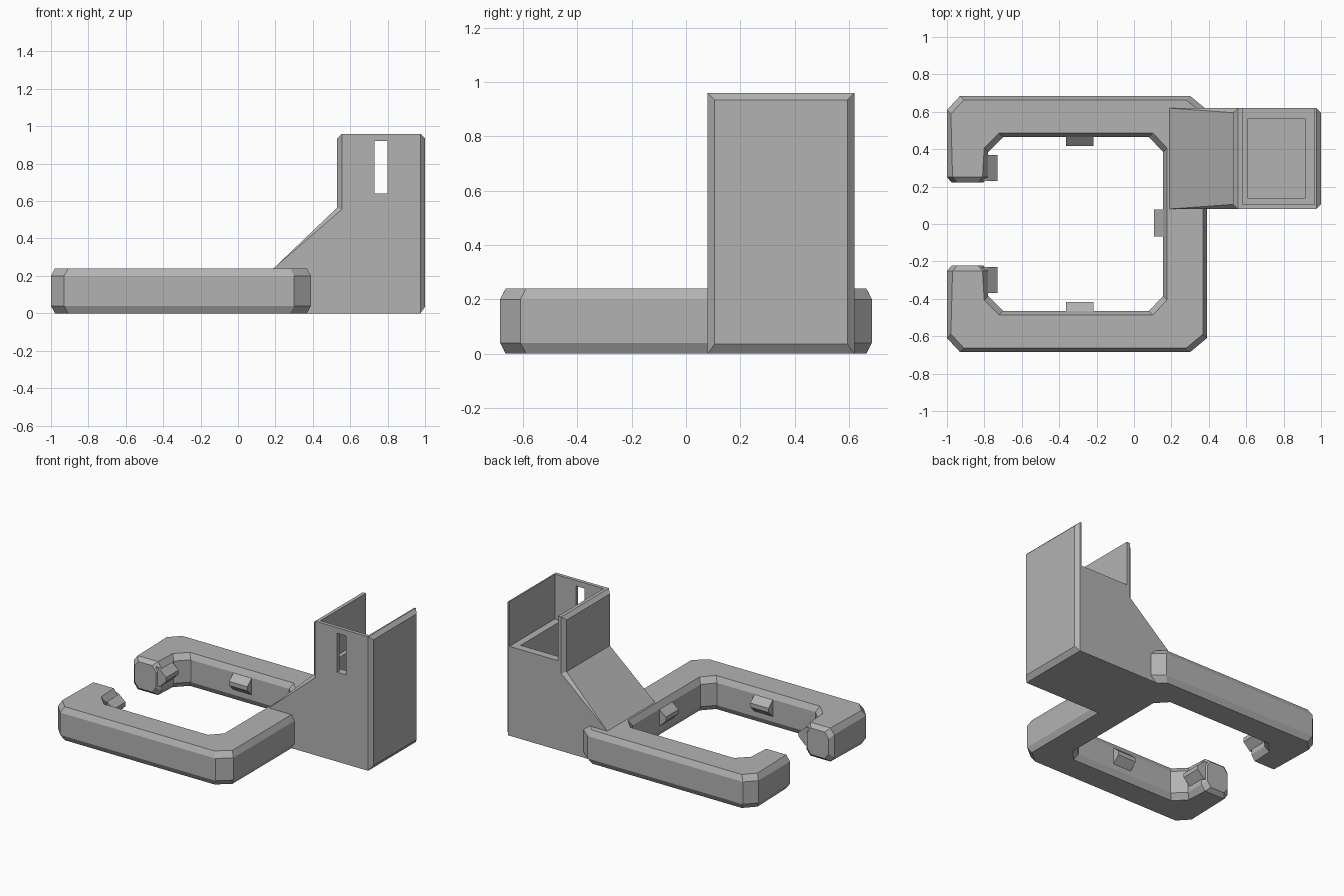
import bpy
import bmesh
from mathutils import Vector

cube = bpy.data.objects.get("Cube")
if cube:
    bpy.data.objects.remove(cube, do_unlink=True)

grey = bpy.data.materials.new("plain grey")
grey.use_nodes = True
COLOUR = (0.45, 0.45, 0.45, 1)
grey.diffuse_color = COLOUR
grey.node_tree.nodes["Principled BSDF"].inputs["Base Color"].default_value = COLOUR


def finish(name, bm):
    bmesh.ops.recalc_face_normals(bm, faces=bm.faces)
    mesh = bpy.data.meshes.new(name)
    bm.to_mesh(mesh)
    bm.free()
    mesh.materials.append(grey)
    obj = bpy.data.objects.new(name, mesh)
    bpy.context.collection.objects.link(obj)
    return obj


def hull(name, points):
    bm = bmesh.new()
    for p in points:
        bm.verts.new(p)
    bmesh.ops.convex_hull(bm, input=bm.verts)
    bmesh.ops.dissolve_limit(bm, angle_limit=0.01, verts=bm.verts, edges=bm.edges)
    return finish(name, bm)


def corners(xs, ys, zs):
    return [(x, y, z) for x in xs for y in ys for z in zs]


def cut(obj, xs, ys, zs):
    cutter = hull("cutter", corners(xs, ys, zs))
    cutter.hide_render = True
    mod = obj.modifiers.new("cut", "BOOLEAN")
    mod.operation = "DIFFERENCE"
    mod.solver = "EXACT"
    mod.object = cutter
    bpy.context.view_layer.objects.active = obj
    bpy.ops.object.modifier_apply(modifier=mod.name)
    bpy.data.objects.remove(cutter, do_unlink=True)


# C-shaped frame: matched outer and inner plan points, back half then mirrored
TOP, SIDE, BEVEL = 0.24, 0.04, 0.03
half = [((-1, 0.25), (-0.78, 0.25)),
        ((-1, 0.61), (-0.78, 0.385)),
        ((-0.93, 0.685), (-0.70, 0.465)),
        ((0.30, 0.685), (0.08, 0.465)),
        ((0.39, 0.61), (0.155, 0.385))]
plan = half + [((o[0], -o[1]), (i[0], -i[1])) for o, i in reversed(half)]


def section(bm, outer, inner, shrink=0.0):
    o, i = Vector(outer), Vector(inner)
    step = (i - o).normalized()
    o, i = o + step * shrink, i - step * shrink
    b = step * BEVEL
    low, high = shrink, TOP - shrink
    ring = [(o, low + SIDE), (o, high - SIDE), (o + b, high), (i - b, high),
            (i, high - SIDE), (i, low + SIDE), (i - b, low), (o + b, low)]
    return [bm.verts.new((p.x, p.y, z)) for p, z in ring]


bm = bmesh.new()
rings = [section(bm, o, i) for o, i in plan]
end = 0.222
rings.insert(0, section(bm, (-1, end), (-0.78, end), 0.025))
rings.append(section(bm, (-1, -end), (-0.78, -end), 0.025))
for a, b in zip(rings, rings[1:]):
    for k in range(8):
        n = (k + 1) % 8
        bm.faces.new((a[k], a[n], b[n], b[k]))
bm.faces.new(rings[0])
bm.faces.new(rings[-1])
finish("clamp_frame", bm)


# Small wedge clips on the inner walls
def clip(name, base, direction, width):
    d = Vector(direction)
    side = Vector((-d.y, d.x)) * width / 2
    profile = [(-0.03, 0.21), (0, 0.2), (0.052, 0.155),
               (0.052, 0.125), (0, 0.075), (-0.03, 0.075)]
    points = []
    for s in (side, -side):
        for out, z in profile:
            p = Vector(base) + d * out + s
            points.append((p.x, p.y, z))
    hull(name, points)


clip("right_clip", (0.158, 0.005), (-1, 0), 0.145)
for name, s in (("back", 1), ("front", -1)):
    clip(name + "_clip", (-0.29, 0.468 * s), (0, -s), 0.145)
    clip(name + "_end_clip", (-0.782, 0.3 * s), (1, 0), 0.14)

# Tower with bevelled end faces, hollowed and open at the upper back
Y, Y_IN = (0.08, 0.62), (0.105, 0.595)
tower = hull("holder_tower",
             corners((0.555, 0.975), Y, (0, 0.96))
             + corners((0.53, 1), Y_IN, (0.035, 0.935)))
cut(tower, (0.58, 0.965), (0.105, 1), (0.64, 1.2))
cut(tower, (0.61, 0.915), (0.135, 0.565), (0.05, 0.7))
cut(tower, (0.73, 0.80), (0, 0.2), (0.64, 0.92))

# Sloping brace joining tower and frame
hull("sloping_brace",
     corners((0.19,), Y, (0, TOP))
     + corners((0.6,), Y, (0, 0.555))
     + corners((0.555,), Y, (0.555,))
     + corners((0.53,), Y_IN, (0.565,)))
